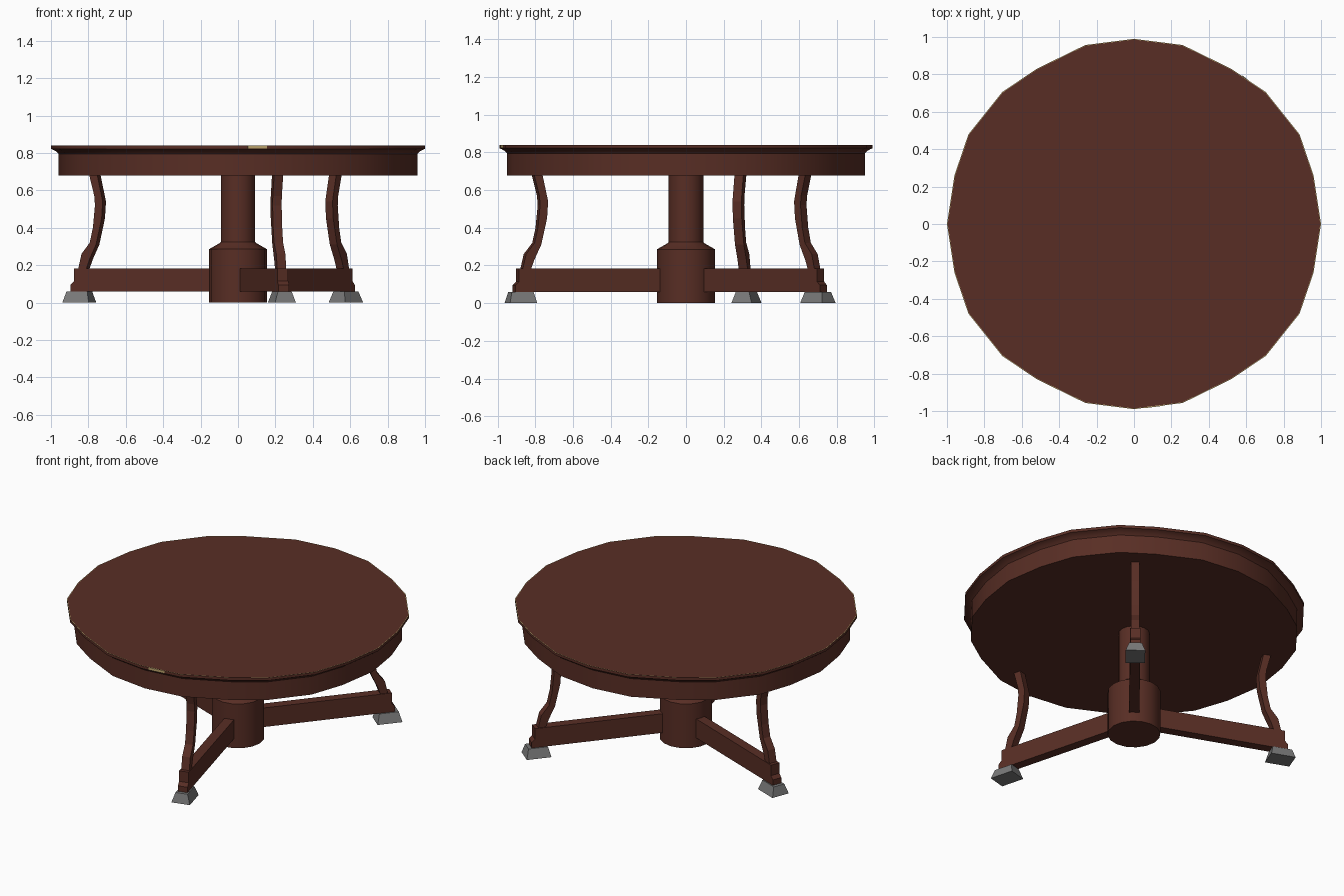
import bpy, bmesh, math
from mathutils import Matrix, Vector

if "Cube" in bpy.data.objects:
    bpy.data.objects.remove(bpy.data.objects["Cube"])


def material(name, rgb):
    m = bpy.data.materials.new(name)
    m.diffuse_color = (*rgb, 1)
    m.use_nodes = True
    m.node_tree.nodes["Principled BSDF"].inputs["Base Color"].default_value = m.diffuse_color
    return m


WOOD = material("red_brown_wood", (0.098, 0.027, 0.018))
TAN = material("worn_tan_edge", (0.51, 0.376, 0.156))
GREY = material("grey_metal", (0.19, 0.19, 0.19))


def finish(bm, name, mats, smooth=False):
    bmesh.ops.recalc_face_normals(bm, faces=bm.faces)
    me = bpy.data.meshes.new(name)
    bm.to_mesh(me)
    bm.free()
    for m in mats:
        me.materials.append(m)
    ob = bpy.data.objects.new(name, me)
    bpy.context.collection.objects.link(ob)
    if smooth:
        bpy.ops.object.select_all(action='DESELECT')
        ob.select_set(True)
        bpy.context.view_layer.objects.active = ob
        bpy.ops.object.shade_smooth_by_angle(angle=math.radians(35))
    return ob


def stack(bm, rings):
    """Skin a list of closed rings and cap both ends."""
    loops = [[bm.verts.new(p) for p in r] for r in rings]
    n = len(loops[0])
    for a, b in zip(loops, loops[1:]):
        for i in range(n):
            bm.faces.new((a[i], a[(i + 1) % n], b[(i + 1) % n], b[i]))
    bm.faces.new(loops[0])
    bm.faces.new(loops[-1])


def turned(name, outline, profile, mats=(WOOD,)):
    bm = bmesh.new()
    stack(bm, [[(x * r, y * r, z) for x, y in outline] for r, z in profile])
    return finish(bm, name, mats, True)


# Slightly uneven 24-sided outline of the top, mirrored from one quarter
quarter = [(1, 0), (0.96, 0.26), (0.885, 0.48), (0.705, 0.705),
           (0.52, 0.83), (0.26, 0.957), (0, 0.99)]
half = quarter + [(-x, y) for x, y in quarter[-2::-1]]
outline = half + [(-x, -y) for x, y in half[1:-1]]

# Table top with moulded lip and apron; thin worn strip around the upper rim
top = turned("table_top", outline,
             [(0.96, 0.678), (0.96, 0.795), (0.972, 0.808), (0.99, 0.818),
              (1.0, 0.822), (1.0, 0.84), (0.996, 0.84)], (WOOD, TAN))
for p in top.data.polygons:
    if len(p.vertices) == 4 and p.center.z > 0.8395:
        p.material_index = 1

# Worn chip on the front rim, lying along the facet
a, b = Vector((0, -0.99, 0)), Vector((0.26, -0.957, 0))
bm = bmesh.new()
out = Vector((0.005, -0.04, 0)).normalized() * 0.002
p, q = a.lerp(b, 0.2) + out, a.lerp(b, 0.6) + out
stack(bm, [[Vector((v.x, v.y, z)) for v in (p, q, q - 2 * out, p - 2 * out)]
           for z in (0.823, 0.839)])
finish(bm, "worn_chip", [TAN])

# Central column
circle = [(math.cos(i * math.tau / 16), math.sin(i * math.tau / 16)) for i in range(16)]
turned("column", circle, [(0.155, 0), (0.155, 0.285), (0.098, 0.318),
                          (0.092, 0.325), (0.092, 0.69)])


def slab(name, profile, width, turn):
    """Extrude a (radius, z) side profile sideways, then turn it about z."""
    bm = bmesh.new()
    stack(bm, [[(r, s * width / 2, z) for r, z in profile] for s in (-1, 1)])
    bm.transform(turn)
    return finish(bm, name, [WOOD])


leg_profile = [(0.843, 0.69), (0.812, 0.57), (0.808, 0.52), (0.82, 0.40), (0.838, 0.32),
               (0.885, 0.26), (0.905, 0.175), (0.86, 0.175), (0.84, 0.23),
               (0.802, 0.31), (0.77, 0.45), (0.764, 0.54), (0.797, 0.69)]
beam_profile = [(0.1, 0.06), (0.945, 0.06), (0.945, 0.095), (0.925, 0.115),
                (0.925, 0.183), (0.1, 0.183)]

# Three uneven-spaced supports: floor beam, curved leg, grey foot
for name, deg in (("back_right", 50.5), ("left", 159.3), ("front", -75)):
    turn = Matrix.Rotation(math.radians(deg), 4, 'Z')
    slab(name + "_beam", beam_profile, 0.06, turn)
    slab(name + "_leg", leg_profile, 0.05, turn)
    bm = bmesh.new()
    stack(bm, [[(0.907 + sx * l / 2, sy * w / 2, z)
                for sx, sy in ((-1, -1), (1, -1), (1, 1), (-1, 1))]
               for l, w, z in ((0.15, 0.115, 0), (0.118, 0.075, 0.06))])
    bm.transform(turn)
    finish(bm, name + "_foot", [GREY])
